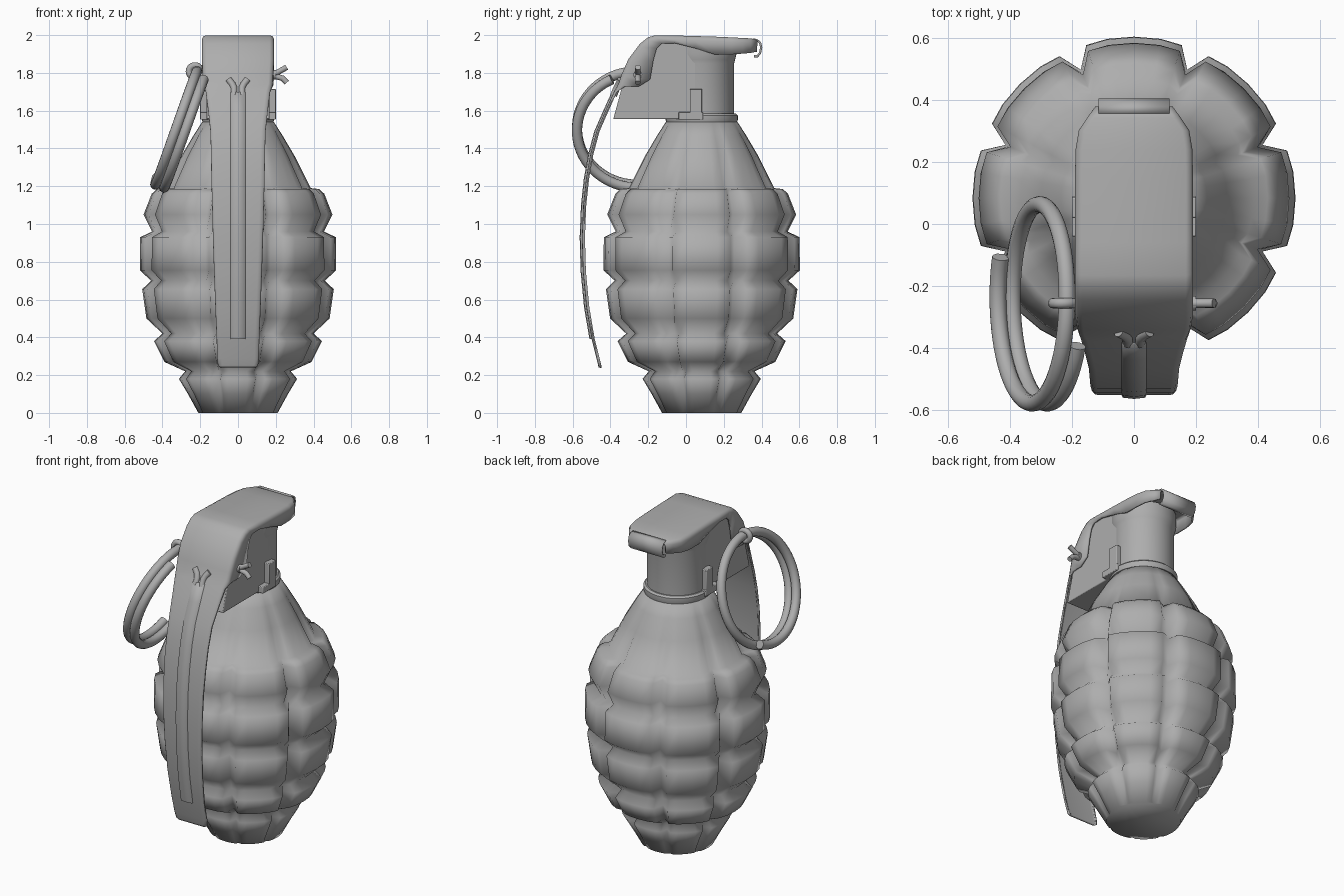
import bpy, bmesh
from math import sin, cos, radians
from mathutils import Vector

if "Cube" in bpy.data.objects:
    bpy.data.objects.remove(bpy.data.objects["Cube"])

CY = 0.083  # y of the body axis
metal = bpy.data.materials.new("dark_metal")
metal.diffuse_color = (.42, .42, .42, 1)
metal.use_nodes = True
metal.node_tree.nodes["Principled BSDF"].inputs["Base Color"].default_value = metal.diffuse_color


def shade(ob, angle):
    ob.data.materials.append(metal)
    bpy.ops.object.select_all(action='DESELECT')
    bpy.context.view_layer.objects.active = ob
    ob.select_set(True)
    if ob.type == 'CURVE':
        bpy.ops.object.convert(target='MESH')
    bpy.ops.object.shade_smooth_by_angle(angle=radians(angle))


def loft(name, rings, closed=False, caps=False, angle=35, solid=0.0, bevel=0.0):
    bm = bmesh.new()
    rows = [[bm.verts.new(p) for p in r] for r in rings]
    n = len(rows[0])
    for a, b in zip(rows, rows[1:]):
        for i in range(n if closed else n - 1):
            j = (i + 1) % n
            bm.faces.new((a[i], a[j], b[j], b[i]))
    if caps:
        bm.faces.new(rows[0])
        bm.faces.new(rows[-1])
    bmesh.ops.recalc_face_normals(bm, faces=bm.faces)
    me = bpy.data.meshes.new(name)
    bm.to_mesh(me)
    bm.free()
    ob = bpy.data.objects.new(name, me)
    bpy.context.collection.objects.link(ob)
    if solid:
        m = ob.modifiers.new("thickness", 'SOLIDIFY')
        m.thickness, m.offset = solid, 0
    if bevel:
        m = ob.modifiers.new("bevel", 'BEVEL')
        m.width, m.segments = bevel, 2
    shade(ob, angle)


def lathe(name, profile, n=48):
    rings = [[(r * cos(radians(360 * i / n)), CY + r * sin(radians(360 * i / n)), z)
              for i in range(n)] for r, z in profile]
    loft(name, rings, closed=True, caps=True)


def box(name, lo, hi, bevel=0.004):
    (x0, y0, z0), (x1, y1, z1) = lo, hi
    ring = lambda z: [(x0, y0, z), (x1, y0, z), (x1, y1, z), (x0, y1, z)]
    loft(name, [ring(z0), ring(z1)], closed=True, caps=True, bevel=bevel)


def tube(name, pts, r):
    cu = bpy.data.curves.new(name, 'CURVE')
    cu.dimensions, cu.bevel_depth, cu.bevel_resolution = '3D', r, 4
    cu.use_fill_caps = True
    sp = cu.splines.new('POLY')
    sp.points.add(len(pts) - 1)
    for p, q in zip(sp.points, pts):
        p.co = (*q, 1)
    ob = bpy.data.objects.new(name, cu)
    bpy.context.collection.objects.link(ob)
    shade(ob, 40)


# Segmented body: (z, block radius, groove floor radius), eight columns
profile = [(0, .21, .20), (.10, .265, .235), (.18, .313, .268), (.22, .28, .262),
           (.27, .39, .325), (.38, .445, .378), (.42, .40, .375), (.50, .485, .412),
           (.655, .507, .435), (.70, .46, .438), (.755, .52, .448),
           (.93, .518, .448), (.96, .455, .436), (1.05, .50, .43),
           (1.16, .457, .39), (1.185, .43, .375), (1.19, .385, .362),
           (1.36, .30, .285), (1.47, .235, .228), (1.54, .19, .188)]
# (angle from groove centre, blend from floor to block radius)
steps = [(0, 0), (5.2, .95), (13, 1), (22.5, 1), (32, 1), (39.8, .95)]
rings = []
for z, rb, rf in profile:
    ring = []
    for k in range(8):
        for off, t in steps:
            a = radians(22.5 + 45 * k + off)
            r = rf + (rb - rf) * t
            ring.append((r * cos(a), CY + r * sin(a), z))
    rings.append(ring)
loft("body", rings, closed=True, caps=True, angle=130)

# Fuze neck, collar and front block
lathe("neck", [(.172, 1.53), (.172, 1.85), (.177, 1.87), (.184, 1.90), (.184, 1.965)])
lathe("collar", [(.186, 1.535), (.191, 1.55), (.191, 1.575), (.18, 1.585)])
loft("fuze_block", [[(s * .168, y, z) for s, y, z in
                     ((-1, y0, z), (1, y0, z), (1, .08, z), (-1, .08, z))]
                    for y0, z in ((-.385, 1.555), (-.335, 1.74), (-.20, 1.94), (-.15, 1.975))],
     closed=True, caps=True, bevel=.005)

# Side tabs
for s, side in ((-1, "left"), (1, "right")):
    xs = sorted((s * .155, s * .20))
    box(side + "_tab", (xs[0], .02, 1.56), (xs[1], .085, 1.715))
    box(side + "_tab_base", (xs[0], -.04, 1.552), (xs[1], .09, 1.592))

# Lever hood: (half width, top y, top z, side edge y, side edge z)
hood = [(.18, -.335, 1.79, -.25, 1.728),
        (.184, -.30, 1.87, -.19, 1.765), (.184, -.24, 1.95, -.172, 1.87),
        (.184, -.20, 1.982, -.155, 1.93), (.184, -.165, 1.993, -.13, 1.955),
        (.184, -.06, 1.992, -.06, 1.957), (.184, .05, 1.989, .05, 1.93),
        (.184, .15, 1.986, .15, 1.898), (.182, .24, 1.982, .24, 1.898),
        (.172, .30, 1.979, .30, 1.902), (.145, .34, 1.977, .34, 1.906),
        (.120, .375, 1.970, .372, 1.912)]

# Long curved safety lever below it: (half width, y, z)
lever = [(.177, -.352, 1.74), (.165, -.375, 1.70), (.152, -.42, 1.60), (.14, -.468, 1.49),
         (.137, -.50, 1.37), (.135, -.523, 1.24), (.131, -.538, 1.10), (.127, -.545, .93),
         (.121, -.54, .75), (.114, -.522, .56), (.107, -.493, .39), (.105, -.468, .29),
         (.101, -.459, .252), (.088, -.457, .243)]
stations = [(w, y, z, y + (.03 if i == 0 else .01), z - (.012 if i == 0 else 0))
            for i, (w, y, z) in enumerate(lever)][::-1] + hood
X = Vector((1, 0, 0))
rings = []
for w, ty, tz, ly, lz in stations:
    top, low = Vector((0, ty, tz)), Vector((0, ly, lz))
    d = (low - top).normalized()
    c = min(.018, (low - top).length * .6)
    half = [low + X * w, top + d * c + X * w, top + d * c * .3 + X * (w - .005),
            top + X * (w - .018)]
    rings.append([Vector((-p.x, p.y, p.z)) for p in half] + half[::-1])
loft("safety_lever", rings, solid=.012, angle=50)

# Rear curl of the lever
curl = [(.355, 1.976), (.375, 1.974), (.392, 1.96), (.398, 1.935), (.392, 1.905),
        (.378, 1.888), (.36, 1.888)]
loft("lever_curl", [[(-.114, y, z), (.114, y, z)] for y, z in curl], solid=.012)

# Raised rib on the lever with a forked top
section = [(-.042, 0), (-.036, .012), (0, .016), (.036, .012), (.042, 0)]
loft("lever_rib", [[(x, y - .002 - h, z) for x, h in section] for _, y, z in lever[1:11]],
     caps=True, angle=70)
for s, side in ((-1, "left"), (1, "right")):
    tube("rib_fork_" + side, [(s * .021, -.383, 1.68), (s * .021, -.367, 1.72),
                              (s * .03, -.356, 1.74), (s * .05, -.346, 1.765)], .018)

# Cotter pin with splayed ends and a loop
tube("pin_shaft", [(-.20, -.255, 1.79), (.20, -.255, 1.79)], .024)
tube("pin_end_upper", [(.17, -.255, 1.80), (.205, -.255, 1.80), (.258, -.255, 1.83)], .015)
tube("pin_end_lower", [(.17, -.255, 1.78), (.205, -.255, 1.78), (.235, -.255, 1.772),
                       (.258, -.255, 1.748)], .015)
tube("pin_loop", [(-.228 + .032 * cos(radians(a)), -.255, 1.808 + .032 * sin(radians(a)))
                  for a in range(0, 361, 20)], .017)

# Split pull ring: one and a half turns of a tilted coil
up, side, axis = Vector((.31, 0, .95)), Vector((0, 1, 0)), Vector((.95, 0, -.31))
centre, N = Vector((-.308, -.257, 1.502)), 90
coil = []
for i in range(N + 1):
    t = i / N
    a = radians(152 + 543 * t)
    coil.append(centre + .32 * (cos(a) * up + sin(a) * side) + axis * (-.036 + .074 * t))
tube("pull_ring", coil, .027)
